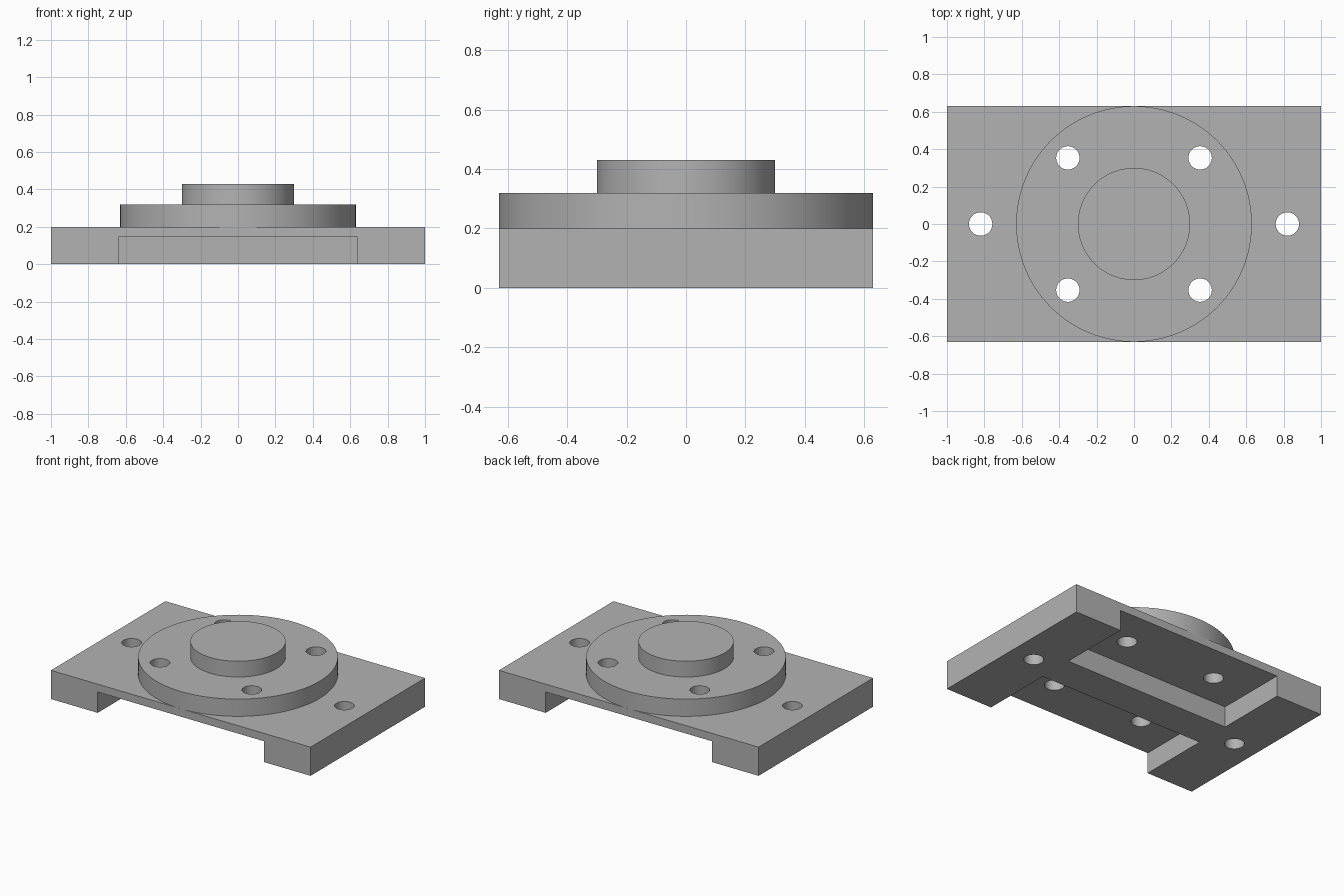
import bpy
import math

cube = bpy.data.objects.get("Cube")
if cube:
    bpy.data.objects.remove(cube, do_unlink=True)

# Overall sizes
WIDTH, DEPTH = 2.0, 1.26
PLATE_TOP, FLANGE_TOP, BOSS_TOP = 0.20, 0.32, 0.43
HOLE_RADIUS = 0.0625

metal = bpy.data.materials.new("plain grey metal")
metal.use_nodes = True
GREY = (0.45, 0.45, 0.45, 1)
metal.diffuse_color = GREY
metal.node_tree.nodes["Principled BSDF"].inputs["Base Color"].default_value = GREY


def box(name, x, y, z):
    """Box from (min, max) pairs."""
    spans = (x, y, z)
    bpy.ops.mesh.primitive_cube_add(size=1, location=[(a + b) / 2 for a, b in spans])
    obj = bpy.context.object
    obj.name = name
    obj.scale = [b - a for a, b in spans]
    bpy.ops.object.transform_apply(location=False, rotation=False, scale=True)
    obj.data.materials.append(metal)
    return obj


def disc(name, radius, z0, z1, x=0, y=0, sides=128):
    bpy.ops.mesh.primitive_cylinder_add(vertices=sides, radius=radius, depth=z1 - z0,
                                        location=(x, y, (z0 + z1) / 2))
    obj = bpy.context.object
    obj.name = name
    obj.data.materials.append(metal)
    return obj


def activate(obj):
    bpy.ops.object.select_all(action="DESELECT")
    obj.select_set(True)
    bpy.context.view_layer.objects.active = obj


def cut(obj, cutter):
    mod = obj.modifiers.new("cut", "BOOLEAN")
    mod.operation, mod.solver, mod.object = "DIFFERENCE", "EXACT", cutter
    activate(obj)
    bpy.ops.object.modifier_apply(modifier=mod.name)
    bpy.data.objects.remove(cutter, do_unlink=True)


# Base plate, mounting flange and raised centre boss
plate = box("base_plate", (-WIDTH / 2, WIDTH / 2), (-DEPTH / 2, DEPTH / 2), (0, PLATE_TOP))
flange = disc("round_flange", DEPTH / 2, PLATE_TOP, FLANGE_TOP)
boss = disc("centre_boss", 0.30, FLANGE_TOP, BOSS_TOP)

# Front and back recesses leave a centre rib under the plate
for ys in ((-0.8, -0.125), (0.125, 0.8)):
    cut(plate, box("recess_cutter", (-0.64, 0.64), ys, (-0.1, 0.145)))

# Four bolt holes through flange and plate, two through the plate ends
bolts = [(0.5 * math.cos(a), 0.5 * math.sin(a))
         for a in (math.radians(45 + 90 * i) for i in range(4))]
for x, y in bolts + [(-0.82, 0), (0.82, 0)]:
    cut(plate, disc("hole_cutter", HOLE_RADIUS, -0.1, 0.6, x, y, 48))
for x, y in bolts:
    cut(flange, disc("hole_cutter", HOLE_RADIUS, -0.1, 0.6, x, y, 48))

# Smooth round walls, crisp edges
for part in (plate, flange, boss):
    activate(part)
    bpy.ops.object.shade_smooth_by_angle(angle=math.radians(30))
